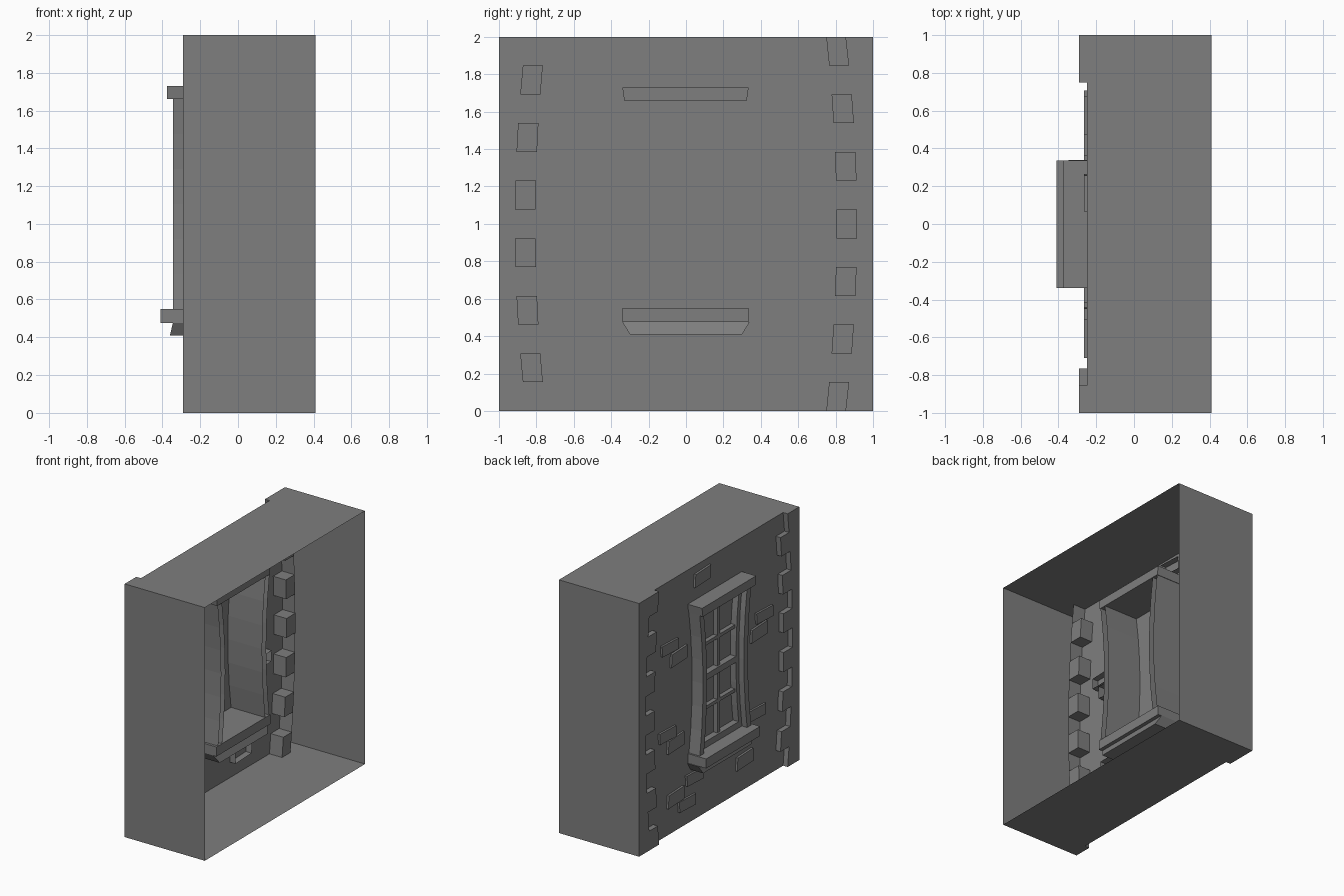
import bpy, bmesh
from mathutils import Vector

if "Cube" in bpy.data.objects:
    bpy.data.objects.remove(bpy.data.objects["Cube"], do_unlink=True)

stone = bpy.data.materials.new("plain_grey")
stone.use_nodes = True
GREY = (0.21, 0.21, 0.21, 1)
stone.diffuse_color = GREY
stone.node_tree.nodes["Principled BSDF"].inputs["Base Color"].default_value = GREY

WALL = -0.25     # outer wall plane
QUOIN = -0.29    # face of the corner stones
INNER = -0.14    # back of the corner stones
DEPTH = 0.05     # back of the window surround


def finish(name, bm):
    bmesh.ops.recalc_face_normals(bm, faces=bm.faces)
    mesh = bpy.data.meshes.new(name)
    bm.to_mesh(mesh)
    bm.free()
    mesh.materials.append(stone)
    obj = bpy.data.objects.new(name, mesh)
    bpy.context.collection.objects.link(obj)
    return obj


def prism(name, outline, x0, x1, back=True):
    """Extrude a (y, z) outline from x0 to x1, optionally open at the back."""
    bm = bmesh.new()
    front = [bm.verts.new((x0, y, z)) for y, z in outline]
    rear = [bm.verts.new((x1, y, z)) for y, z in outline]
    bm.faces.new(front)
    if back:
        bm.faces.new(rear)
    n = len(outline)
    for i in range(n):
        j = (i + 1) % n
        bm.faces.new((front[i], front[j], rear[j], rear[i]))
    return finish(name, bm)


def bar(name, y0, y1, z0, z1, x0, x1, back=True):
    return prism(name, [(y0, z0), (y1, z0), (y1, z1), (y0, z1)], x0, x1, back)


def curved_strip(outer, inner, side, zs):
    up = [(side * outer(z), z) for z in zs]
    down = [(side * inner(z), z) for z in reversed(zs)]
    return up + down


# Wall box, open at the back
bm = bmesh.new()
bmesh.ops.create_cube(bm, size=1)
for v in bm.verts:
    v.co = Vector((WALL if v.co.x < 0 else 0.41, v.co.y * 2, v.co.z * 2 + 1))
open_side = [f for f in bm.faces if f.calc_center_median().x > 0.4]
bmesh.ops.delete(bm, geom=open_side, context="FACES")
finish("wall_box", bm)


# Corner stones: a waisted column with alternating long stones
def short_edge(z):
    return 0.915 - 0.06 * (z - 1) ** 2


def long_edge(z):
    return 0.805 - 0.055 * (z - 1) ** 2


COURSES = 13
levels = [2 * i / COURSES for i in range(COURSES + 1)]
for side, label, first in ((1, "back", 0), (-1, "front", 1)):
    prism(label + "_corner_column",
          curved_strip(lambda z: 1.0, short_edge, side, levels), QUOIN, INNER, False)
    for i in range(first, COURSES, 2):
        prism(label + "_corner_stone",
              curved_strip(short_edge, long_edge, side, levels[i:i + 2]), QUOIN, INNER)


# Window surround
def jamb_outer(z):
    return 0.28 + 0.04 * ((z - 1.1) / 0.55) ** 2


def jamb_inner(z):
    return jamb_outer(z) - 0.05


def sash_inner(z):
    return jamb_outer(z) - 0.085


SILL_TOP, LINTEL_BASE = 0.55, 1.66
rows = [SILL_TOP + (LINTEL_BASE - SILL_TOP) * i / 6 for i in range(7)]
for side, label in ((1, "back"), (-1, "front")):
    prism(label + "_window_jamb",
          curved_strip(jamb_outer, jamb_inner, side, rows), -0.345, DEPTH, False)
    prism(label + "_window_stile",
          curved_strip(jamb_inner, sash_inner, side, rows), -0.3, WALL, False)

prism("window_lintel", [(-0.33, 1.66), (0.325, 1.66), (0.335, 1.73), (-0.34, 1.73)],
      -0.375, DEPTH)
bar("window_sill", -0.34, 0.335, 0.475, SILL_TOP, -0.41, DEPTH)

# Tapered support under the sill
bm = bmesh.new()
bmesh.ops.create_cube(bm, size=1)
for v in bm.verts:
    low = v.co.z < 0
    flare = 0.015 if low else 0
    x = -0.345 - flare if v.co.x < 0 else 0.02 + 2 * flare
    v.co = Vector((x, v.co.y * (0.6 if low else 0.68), 0.41 if low else 0.475))
finish("sill_support", bm)

# Sash rails and glazing bars
bar("top_rail", -0.27, 0.27, 1.61, LINTEL_BASE, -0.3, WALL)
bar("bottom_rail", -0.27, 0.27, SILL_TOP, 0.6, -0.3, WALL)
bar("upright_glazing_bar", -0.015, 0.015, 0.6, 1.61, -0.285, WALL)
for i in (1, 2, 3):
    z = 0.6 + 1.01 * i / 4
    half = 0.024 if i == 2 else 0.013
    width = sash_inner(z) + 0.01
    bar("cross_glazing_bar", -width, width, z - half, z + half,
        -0.3 if i == 2 else -0.284, WALL)

# Raised bricks: centre (y, z)
bricks = [(0.165, 1.89), (-0.61, 1.29), (-0.54, 1.18), (0.57, 1.48),
          (0.46, 1.37), (0.6, 0.8), (0.5, 0.7), (-0.52, 0.55),
          (-0.36, 0.24), (0.26, 0.34), (0.5, 0.27), (0.355, 0.17)]
for k, (y, z) in enumerate(bricks):
    skew = 0.008 if k % 2 else -0.008
    prism("raised_brick", [(y - 0.1, z - 0.047), (y + 0.1, z - 0.047 + skew),
                           (y + 0.1 + skew, z + 0.047), (y - 0.1, z + 0.047 - skew)],
          -0.266, -0.2, False)
